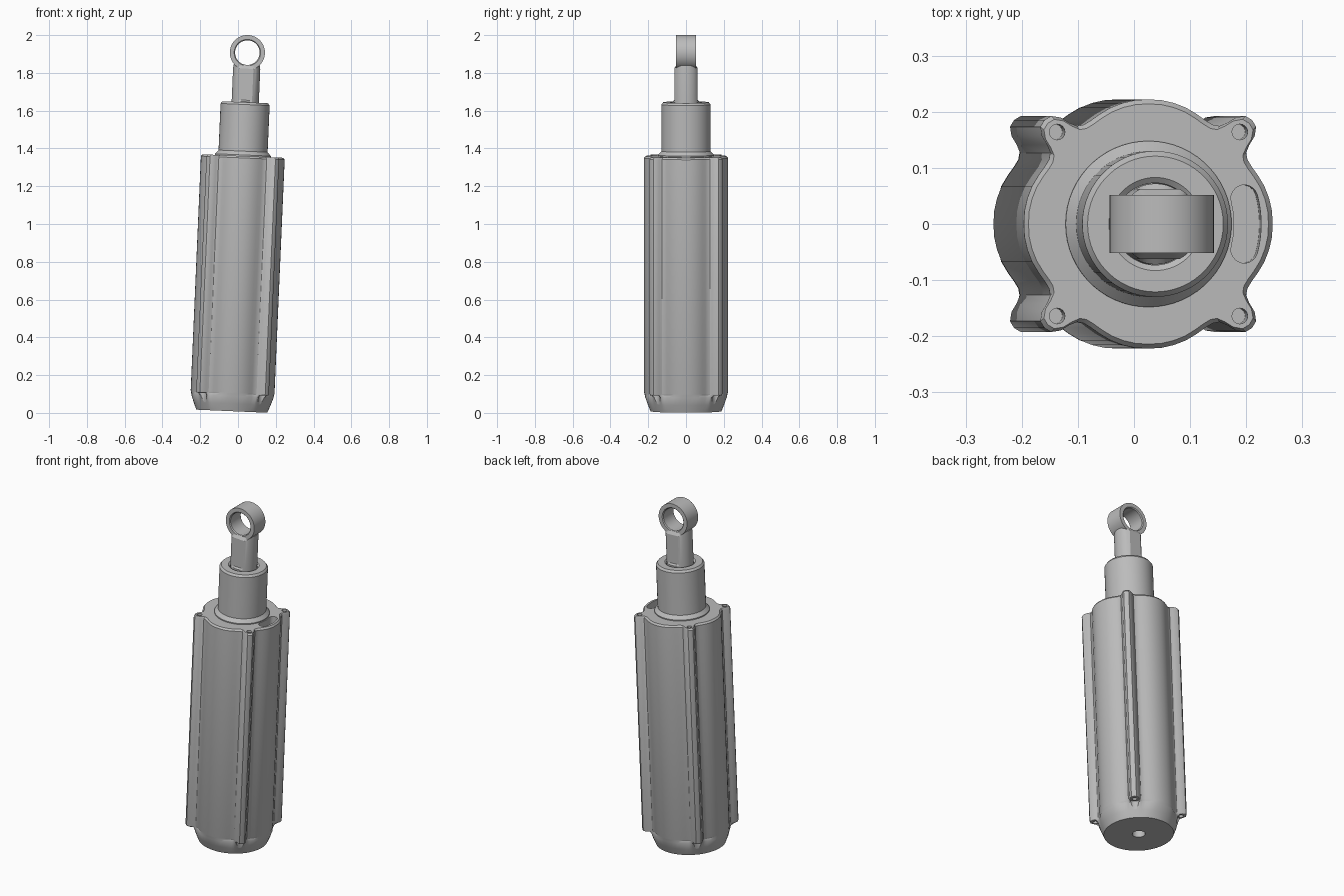
import bpy, bmesh, math
from mathutils import Matrix

cube = bpy.data.objects.get("Cube")
if cube:
    bpy.data.objects.remove(cube, do_unlink=True)

grey = bpy.data.materials.new("satin grey")
grey.use_nodes = True
COLOUR = (0.5, 0.5, 0.5, 1)
grey.diffuse_color = COLOUR
grey.node_tree.nodes["Principled BSDF"].inputs["Base Color"].default_value = COLOUR

# The whole assembly leans slightly towards +x
LEAN = Matrix.Translation((-0.033, 0, 0.009)) @ Matrix.Rotation(0.0435, 4, "Y")
ROUND = [math.radians(a) for a in range(0, 360, 6)]


def make(name, bm, helper=False):
    bmesh.ops.recalc_face_normals(bm, faces=bm.faces)
    mesh = bpy.data.meshes.new(name)
    bm.to_mesh(mesh)
    bm.free()
    mesh.materials.append(grey)
    ob = bpy.data.objects.new(name, mesh)
    bpy.context.collection.objects.link(ob)
    ob.matrix_world = LEAN
    ob.hide_render = helper
    ob.hide_viewport = False
    return ob


def loft(name, levels, angles=ROUND, closed_loop=False, helper=False):
    """Skin rings of (height, radius or radius function)."""
    bm = bmesh.new()
    rings = []
    for z, r in levels:
        f = r if callable(r) else (lambda a, r=r: r)
        rings.append([bm.verts.new((f(a) * math.cos(a), f(a) * math.sin(a), z)) for a in angles])
    n = len(angles)
    pairs = list(zip(rings, rings[1:]))
    if closed_loop:
        pairs.append((rings[-1], rings[0]))
    else:
        bm.faces.new(rings[0])
        bm.faces.new(rings[-1])
    for low, high in pairs:
        for i in range(n):
            j = (i + 1) % n
            bm.faces.new((low[i], low[j], high[j], high[i]))
    return make(name, bm, helper)


def smooth(ob, angle=30):
    bpy.ops.object.select_all(action="DESELECT")
    ob.select_set(True)
    bpy.context.view_layer.objects.active = ob
    bpy.ops.object.shade_smooth_by_angle(angle=math.radians(angle))


# Body outline: round barrel with four screw lugs
QUARTER = [(0, .222), (6, .222), (12, .2205), (18, .218), (24, .214), (29, .211), (33, .211),
           (36, .216), (38, .229), (39.5, .246), (42, .259), (45, .262)]
outline = {}
for quad in range(4):
    for a, r in QUARTER:
        outline[quad * 90 + a] = r
        outline[(quad * 90 - a) % 360] = r
degrees = sorted(outline)
body_angles = [math.radians(d) for d in degrees]
by_angle = dict(zip(body_angles, outline.values()))
by_angle = {math.radians(d): outline[d] for d in degrees}


def lugged(inset):
    return lambda a: by_angle[a] - inset


def barrel(a):
    return min(by_angle[a], 0.218)


body = loft("body", [(0, .188), (.04, .204), (.08, barrel), (.092, lugged(.003)), (.1, lugged(0)),
                     (1.342, lugged(0)), (1.352, lugged(.008))], body_angles)


# Cutters, joined into one helper
def add_cylinder(bm, x, y, r, z0, z1, sides=24):
    bmesh.ops.create_cone(bm, cap_ends=True, segments=sides, radius1=r, radius2=r, depth=z1 - z0,
                          matrix=Matrix.Translation((x, y, (z0 + z1) / 2)))


cuts = bmesh.new()
add_cylinder(cuts, 0, 0, .035, -.02, .12)
for sx in (-1, 1):
    for sy in (-1, 1):
        x, y = sx * .163, sy * .164
        add_cylinder(cuts, x, y, .014, 1.25, 1.4, 16)
        add_cylinder(cuts, x, y, .026, -.02, .09)
        add_cylinder(cuts, x, y, .013, .08, .2, 16)

# Curved slot in the top face
SLOT_R, SLOT_W, SLOT_A = .177, .024, math.radians(15)
steps = [i / 8 for i in range(9)]
path = []
for t in steps:
    a = SLOT_A * (2 * t - 1)
    path.append(((SLOT_R + SLOT_W) * math.cos(a), (SLOT_R + SLOT_W) * math.sin(a)))
for side in (1, -1):
    a = SLOT_A * side
    cx, cy = SLOT_R * math.cos(a), SLOT_R * math.sin(a)
    for t in steps[1:-1]:
        b = a + math.pi * t if side == 1 else a + math.pi * (1 + t)
        path.append((cx + SLOT_W * math.cos(b), cy + SLOT_W * math.sin(b)))
    if side == 1:
        for t in steps:
            b = SLOT_A * (1 - 2 * t)
            path.append(((SLOT_R - SLOT_W) * math.cos(b), (SLOT_R - SLOT_W) * math.sin(b)))
low = [cuts.verts.new((x, y, 1.28)) for x, y in path]
high = [cuts.verts.new((x, y, 1.4)) for x, y in path]
cuts.faces.new(low)
cuts.faces.new(high)
for i in range(len(path)):
    j = (i + 1) % len(path)
    cuts.faces.new((low[i], low[j], high[j], high[i]))
cutter = make("hole_cutter", cuts, helper=True)

mod = body.modifiers.new("holes", "BOOLEAN")
mod.operation = "DIFFERENCE"
mod.solver = "EXACT"
mod.use_self = True
mod.object = cutter
bpy.context.view_layer.update()
bpy.context.view_layer.objects.active = body
bpy.ops.object.modifier_apply(modifier="holes")
bpy.data.objects.remove(cutter, do_unlink=True)
smooth(body)

# Sloped collar and neck
smooth(loft("neck", [(1.345, .148), (1.358, .148), (1.378, .13), (1.625, .13), (1.637, .121),
                     (1.637, .083), (1.629, .073), (1.345, .073)], closed_loop=True))


# Rod with a flat on its front and back
def flatted(r, flat):
    return lambda a: min(r, flat / max(abs(math.sin(a)), 1e-6))


smooth(loft("rod", [(1.35, .072), (1.64, .072), (1.648, flatted(.072, .062)),
                    (1.815, flatted(.072, .062)), (1.834, flatted(.07, .05))]), 20)

# Eye ring at the rod end, turned so that its bore runs front to back
eye = loft("eye_ring", [(-.052, .093), (.052, .093), (.052, .07), (.047, .065),
                        (-.047, .065), (-.052, .07)], closed_loop=True)
eye.data.transform(Matrix.Translation((0, 0, 1.9)) @ Matrix.Rotation(math.pi / 2, 4, "X"))
smooth(eye)
